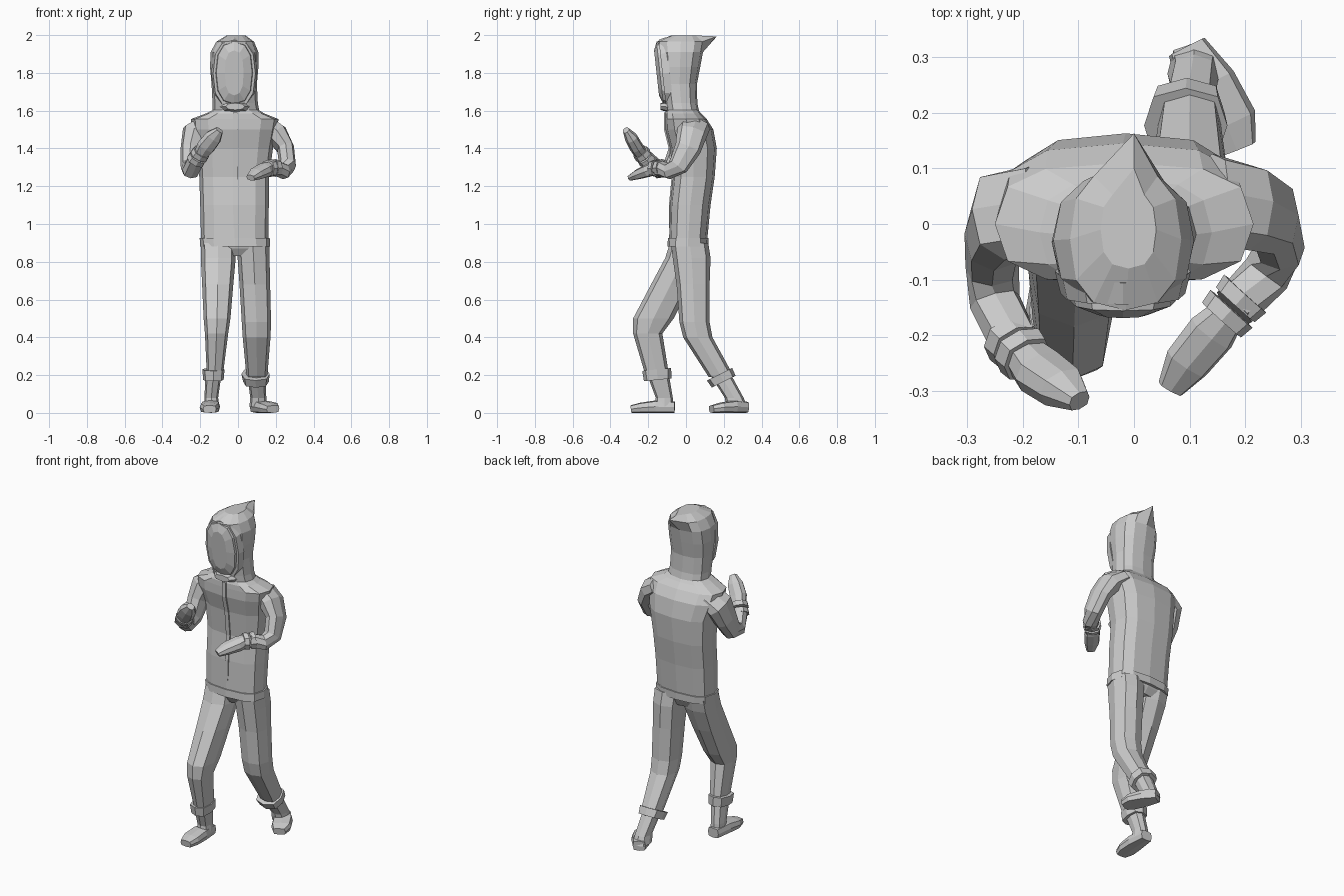
import bpy, bmesh, math
from mathutils import Vector

X, Z = Vector((1, 0, 0)), Vector((0, 0, 1))


def loft(name, rings, n=8, p=0.8, axis=None, phase=0.0, edit=None):
    """Skin of superellipse rings (x, y, z, ra, rb); rings follow the path unless axis is fixed."""
    bm = bmesh.new()
    pts = [Vector(r[:3]) for r in rings]
    loops = []
    for i, r in enumerate(rings):
        t = axis or (pts[min(i + 1, len(pts) - 1)] - pts[max(i - 1, 0)])
        t = Vector(t).normalized()
        u = (X - t * X.dot(t)).normalized()
        v = t.cross(u)
        loop = []
        for k in range(n):
            a = 2 * math.pi * (k + phase) / n
            c, s = math.cos(a), math.sin(a)
            cu = math.copysign(abs(c) ** p, c) if abs(c) > 1e-6 else 0
            sv = math.copysign(abs(s) ** p, s) if abs(s) > 1e-6 else 0
            loop.append(bm.verts.new(pts[i] + u * r[3] * cu + v * r[4] * sv))
        loops.append(loop)
    if edit:
        edit(loops)
    for a, b in zip(loops, loops[1:]):
        for k in range(n):
            bm.faces.new((a[k], a[(k + 1) % n], b[(k + 1) % n], b[k]))
    bm.faces.new(loops[0][::-1])
    bm.faces.new(loops[-1])
    bmesh.ops.recalc_face_normals(bm, faces=bm.faces)
    me = bpy.data.meshes.new(name)
    bm.to_mesh(me)
    bm.free()
    ob = bpy.data.objects.new(name, me)
    bpy.context.collection.objects.link(ob)
    return ob


def spans(rows):
    """Rows (z, x0, x1, y0, y1) to horizontal rings."""
    return [((a + b) / 2, (c + d) / 2, z, (b - a) / 2, (d - c) / 2) for z, a, b, c, d in rows]


# Jacket body and hem band
loft("jacket", spans([
    (0.89, -0.195, 0.16, -0.09, 0.11), (1.10, -0.20, 0.163, -0.085, 0.13),
    (1.25, -0.205, 0.165, -0.07, 0.152), (1.40, -0.215, 0.185, -0.085, 0.163),
    (1.50, -0.245, 0.205, -0.11, 0.145), (1.555, -0.25, 0.215, -0.11, 0.11),
    (1.585, -0.17, 0.14, -0.11, 0.08), (1.61, -0.12, 0.10, -0.10, 0.06)]), 12, 0.72, Z)
loft("jacket_hem", spans([(0.88, -0.20, 0.17, -0.098, 0.118),
                          (0.925, -0.203, 0.168, -0.096, 0.12)]), 12, 0.72, Z)

# Zip placket running down the chest
loft("zip_placket", [(-0.015, -0.086, 0.98, 0.012, 0.006), (-0.015, -0.086, 1.10, 0.016, 0.006),
                     (-0.015, -0.072, 1.25, 0.018, 0.006), (-0.015, -0.087, 1.40, 0.018, 0.006),
                     (-0.015, -0.112, 1.50, 0.018, 0.006), (-0.015, -0.112, 1.59, 0.018, 0.006)],
     4, 1, Z, 0.5)


# Hood with a point pulled out at the back
def pull_tip(loops):
    loops[-2][3].co = (0.0, 0.163, 1.993)
    loops[-1][3].co = (0.0, 0.10, 1.996)


loft("hood", spans([
    (1.57, -0.135, 0.118, -0.10, 0.075), (1.64, -0.135, 0.105, -0.11, 0.06),
    (1.74, -0.14, 0.10, -0.125, 0.058), (1.83, -0.148, 0.108, -0.14, 0.075),
    (1.91, -0.145, 0.108, -0.148, 0.09), (1.965, -0.115, 0.085, -0.155, 0.10),
    (1.998, -0.06, 0.04, -0.08, 0.06)]), 12, 0.8, Z, edit=pull_tip)

# Hood rim and blank face, leaning forward at the top
lean = Vector((0, -1, -0.11))
loft("hood_rim", [(-0.02, -0.085, 1.80, 0.122, 0.19), (-0.02, -0.125, 1.796, 0.112, 0.18)],
     12, 0.8, lean)
loft("face", [(-0.02, -0.10, 1.80, 0.105, 0.17), (-0.02, -0.138, 1.80, 0.095, 0.165),
              (-0.02, -0.156, 1.80, 0.05, 0.12)], 12, 0.8, lean)
loft("hood_chin", [(-0.015, -0.09, 1.62, 0.08, 0.03), (-0.015, -0.135, 1.622, 0.05, 0.018)],
     8, 0.8, (0, -1, 0))

# Trouser seat and legs
loft("trouser_seat", spans([(0.83, -0.10, 0.08, -0.05, 0.08), (0.87, -0.185, 0.15, -0.075, 0.10),
                            (0.91, -0.19, 0.16, -0.085, 0.11)]), 12, 0.75, Z)
loft("right_leg", spans([
    (0.90, -0.197, -0.015, -0.085, 0.105), (0.82, -0.197, -0.012, -0.11, 0.085),
    (0.68, -0.19, -0.025, -0.185, 0.025), (0.50, -0.182, -0.04, -0.28, -0.065),
    (0.42, -0.175, -0.052, -0.28, -0.125), (0.20, -0.165, -0.08, -0.215, -0.09)]), 8, 0.75, Z)
loft("left_leg", spans([
    (0.90, -0.01, 0.165, -0.08, 0.118), (0.82, -0.002, 0.167, -0.07, 0.13),
    (0.68, 0.008, 0.17, -0.05, 0.125), (0.48, 0.02, 0.175, -0.035, 0.125),
    (0.40, 0.025, 0.172, -0.015, 0.14), (0.19, 0.045, 0.155, 0.12, 0.255)]), 8, 0.75, Z)

# Trouser cuffs
loft("right_trouser_cuff", [(-0.13, -0.15, 0.175, 0.054, 0.073),
                            (-0.13, -0.155, 0.23, 0.059, 0.077)], 8, 0.75, (0, -0.1, 1))
loft("left_trouser_cuff", [(0.095, 0.20, 0.165, 0.068, 0.07),
                           (0.093, 0.177, 0.205, 0.075, 0.075)], 8, 0.75, (0, -0.5, 1))

# Boots: shaft plus foot
loft("right_boot_shaft", spans([(0.03, -0.18, -0.10, -0.165, -0.065), (0.08, -0.178, -0.105, -0.16, -0.07),
                                (0.20, -0.172, -0.088, -0.205, -0.09)]), 8, 0.75, Z)
loft("left_boot_shaft", spans([(0.03, 0.06, 0.155, 0.215, 0.325), (0.08, 0.065, 0.15, 0.205, 0.305),
                               (0.19, 0.05, 0.145, 0.135, 0.245)]), 8, 0.75, Z)
loft("right_foot", [(-0.142, -0.06, 0.03, 0.036, 0.03), (-0.145, -0.16, 0.033, 0.05, 0.033),
                    (-0.15, -0.24, 0.027, 0.053, 0.027), (-0.15, -0.292, 0.02, 0.035, 0.02)], 8, 0.5)
loft("left_foot", [(0.095, 0.318, 0.03, 0.036, 0.03), (0.13, 0.25, 0.033, 0.055, 0.033),
                   (0.167, 0.18, 0.027, 0.056, 0.027), (0.185, 0.135, 0.02, 0.036, 0.02)], 8, 0.5)

# Sleeves, wrist bands and mittens, one path each per arm
arms = {
    "right": ([(-0.17, 0.03, 1.525, 0.05, 0.085), (-0.232, 0.015, 1.475, 0.068, 0.085),
               (-0.252, -0.02, 1.39, 0.053, 0.072), (-0.255, -0.075, 1.30, 0.048, 0.055),
               (-0.25, -0.14, 1.285, 0.046, 0.046), (-0.215, -0.215, 1.35, 0.045, 0.042)],
              [(-0.225, -0.205, 1.335), (-0.19, -0.245, 1.385)],
              [(-0.195, -0.24, 1.375, 0.038, 0.036), (-0.17, -0.265, 1.41, 0.05, 0.036),
               (-0.13, -0.293, 1.46, 0.046, 0.034), (-0.098, -0.318, 1.497, 0.022, 0.018)]),
    "left": ([(0.14, 0.045, 1.525, 0.05, 0.085), (0.205, 0.03, 1.475, 0.06, 0.08),
              (0.252, 0.01, 1.40, 0.046, 0.07), (0.262, -0.04, 1.31, 0.045, 0.055),
              (0.238, -0.09, 1.28, 0.045, 0.043), (0.18, -0.15, 1.30, 0.042, 0.04)],
             [(0.20, -0.125, 1.297), (0.155, -0.175, 1.295)],
             [(0.165, -0.165, 1.297, 0.035, 0.033), (0.14, -0.195, 1.285, 0.045, 0.035),
              (0.095, -0.25, 1.265, 0.042, 0.028), (0.066, -0.295, 1.245, 0.025, 0.016)]),
}
for side, (sleeve, (a, b), hand) in arms.items():
    loft(side + "_sleeve", sleeve, 8, 0.8)
    a, b = Vector(a), Vector(b)
    for i, f in enumerate((0.0, 0.55)):
        s, e = a.lerp(b, f), a.lerp(b, f + 0.4)
        loft(f"{side}_wrist_band_{i + 1}", [(*s, 0.051, 0.047), (*e, 0.047, 0.044)], 8, 0.8)
    loft(side + "_mitten", hand, 8, 0.75)
